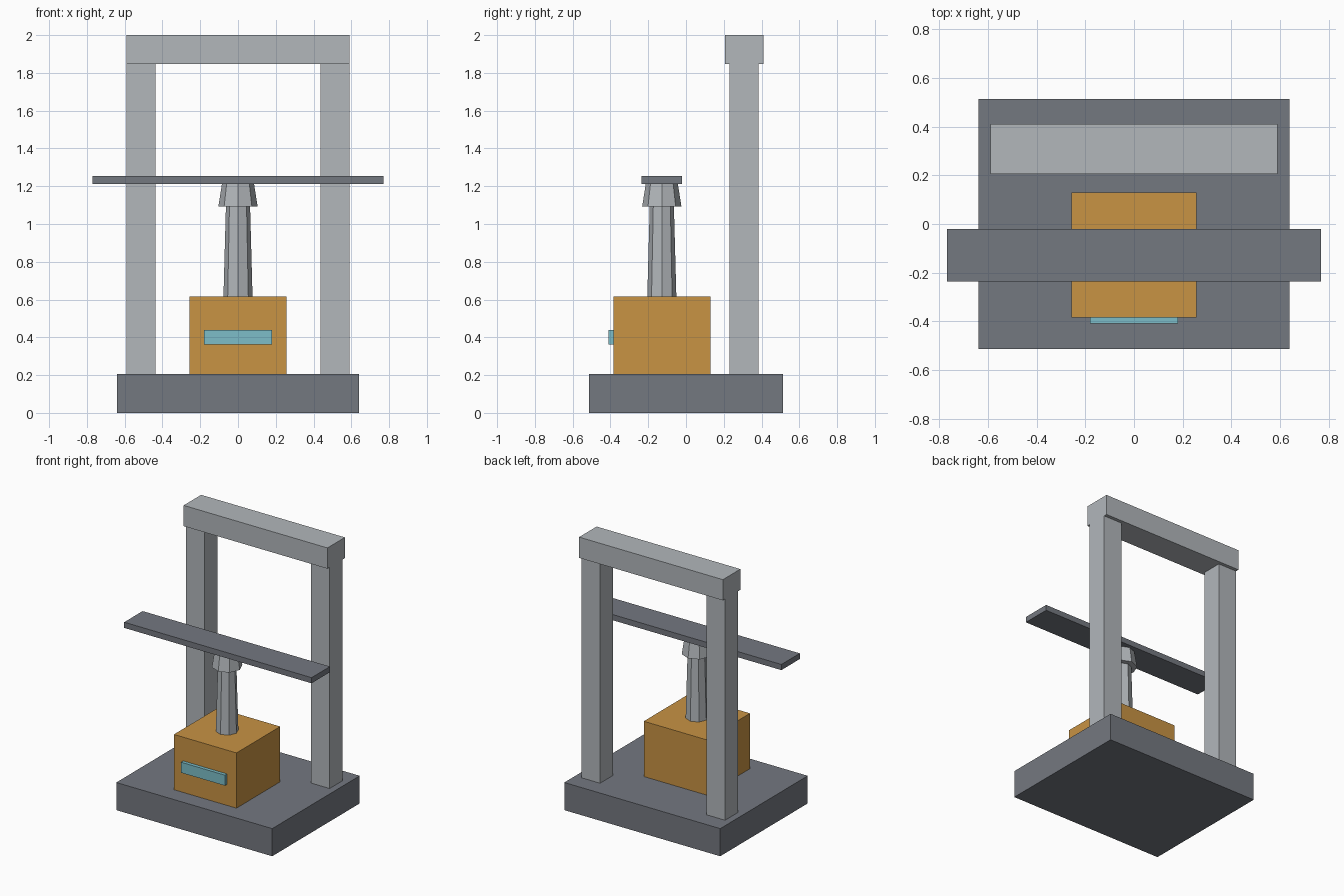
import bpy

if "Cube" in bpy.data.objects:
    bpy.data.objects.remove(bpy.data.objects["Cube"])


def material(name, srgb):
    mat = bpy.data.materials.new(name)
    mat.use_nodes = True
    color = [((c / 255 + 0.055) / 1.055) ** 2.4 for c in srgb] + [1]
    mat.diffuse_color = color
    mat.node_tree.nodes["Principled BSDF"].inputs["Base Color"].default_value = color
    return mat


dark = material("dark grey", (116, 120, 128))
light = material("light grey", (178, 183, 187))
orange = material("orange", (200, 147, 68))
cyan = material("pale cyan", (125, 190, 200))


def finish(name, mat):
    obj = bpy.context.object
    obj.name = obj.data.name = name
    obj.data.materials.append(mat)


def box(name, mat, center, size):
    bpy.ops.mesh.primitive_cube_add(size=1, location=center)
    bpy.context.object.scale = size
    bpy.ops.object.transform_apply(location=False, rotation=False, scale=True)
    finish(name, mat)


def taper(name, mat, y, low, high, r_low, r_high):
    bpy.ops.mesh.primitive_cone_add(vertices=8, radius1=r_low, radius2=r_high,
                                    depth=high - low, location=(0, y, (low + high) / 2))
    finish(name, mat)


MID = -0.128   # depth of the housing and shaft axis
REAR = 0.308   # depth of the rear frame

# Base slab
box("base", dark, (0, 0, 0.1025), (1.28, 1.026, 0.205))

# Housing with front panel
box("housing", orange, (0, MID, 0.41), (0.513, 0.513, 0.41))
box("front_panel", cyan, (0, -0.397, 0.4), (0.36, 0.026, 0.078))

# Tapered shaft, collar and crossbar
taper("shaft", light, MID, 0.615, 1.092, 0.077, 0.064)
taper("collar", light, MID, 1.092, 1.212, 0.104, 0.085)
box("crossbar", dark, (0, MID, 1.233), (1.538, 0.216, 0.042))

# Rear frame
for side, label in ((1, "left"), (-1, "right")):
    box(label + "_post", light, (side * 0.513, REAR, 1.026), (0.154, 0.154, 1.642))
box("top_beam", light, (0, REAR, 1.923), (1.18, 0.205, 0.154))
